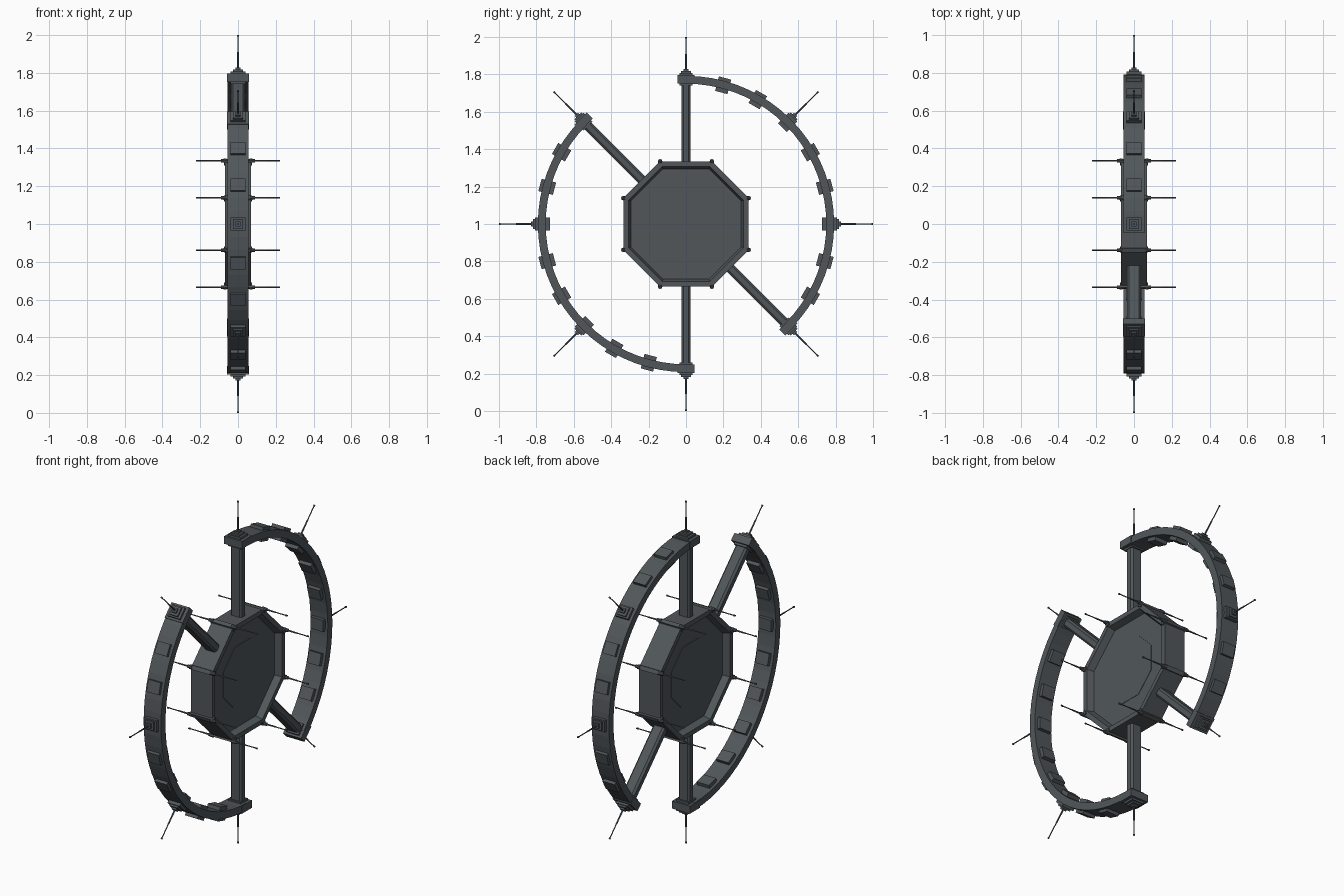
import bpy, bmesh, math
from mathutils import Matrix, Vector

if "Cube" in bpy.data.objects:
    bpy.data.objects.remove(bpy.data.objects["Cube"])

mat = bpy.data.materials.new("dark steel grey")
mat.diffuse_color = (0.082, 0.094, 0.102, 1)
mat.use_nodes = True
mat.node_tree.nodes["Principled BSDF"].inputs["Base Color"].default_value = mat.diffuse_color

CENTRE = Matrix.Translation((0, 0, 1))


def finish(name, bm):
    bmesh.ops.recalc_face_normals(bm, faces=bm.faces)
    me = bpy.data.meshes.new(name)
    bm.to_mesh(me)
    bm.free()
    me.materials.append(mat)
    ob = bpy.data.objects.new(name, me)
    bpy.context.collection.objects.link(ob)
    return ob


def turn(deg):
    # local y becomes the radial direction, local z the tangent
    return CENTRE @ Matrix.Rotation(math.radians(deg), 4, 'X')


def box(bm, m, r0, r1, hx, ht, t0=0.0):
    bmesh.ops.create_cube(bm, size=1, matrix=m @ Matrix.Translation((0, (r0 + r1) / 2, t0))
                          @ Matrix.Diagonal((2 * hx, r1 - r0, 2 * ht, 1)))


def rod(bm, a, b, r0, r1, sides=8):
    a, b = Vector(a), Vector(b)
    d = b - a
    bmesh.ops.create_cone(bm, cap_ends=True, segments=sides, radius1=r0, radius2=r1, depth=d.length,
                          matrix=Matrix.Translation((a + b) / 2) @ d.to_track_quat('Z', 'Y').to_matrix().to_4x4())


def octagon_loops(name, profile):
    # profile: (x, distance from axis to flat side)
    bm = bmesh.new()
    loops = []
    for x, ap in profile:
        r = ap / math.cos(math.pi / 8)
        loops.append([bm.verts.new((x, r * math.cos((k + .5) * math.pi / 4),
                                    1 + r * math.sin((k + .5) * math.pi / 4))) for k in range(8)])
    for a, b in zip(loops, loops[1:]):
        for k in range(8):
            bm.faces.new((a[k], a[(k + 1) % 8], b[(k + 1) % 8], b[k]))
    bm.faces.new(loops[0])
    bm.faces.new(loops[-1])
    return finish(name, bm)


# octagonal hub with a recessed face on both sides
octagon_loops("hub", [(-.03, .295), (-.068, .308), (-.068, .335),
                      (.068, .335), (.068, .308), (.03, .295)])

# faint raised panel in each recess
octagon_loops("hub_panel", [(-.032, .18), (.032, .18)])

# sensor rods at the hub corners
bm = bmesh.new()
R = .335 / math.cos(math.pi / 8)
for k in range(8):
    a = (k + .5) * math.pi / 4
    y, z = R * math.cos(a), 1 + R * math.sin(a)
    m = turn(math.degrees(a))
    box(bm, m, R - .022, R + .005, .075, .012)
    for s in (-1, 1):
        rod(bm, (s * .06, y, z), (s * .09, y, z), .012, .009)
        rod(bm, (s * .085, y, z), (s * .15, y, z), .005, .004)
        rod(bm, (s * .14, y, z), (s * .216, y, z), .003, .003)
        rod(bm, (s * .212, y, z), (s * .222, y, z), .005, .005)
finish("corner_rods", bm)

# spokes with chamfered section
bm = bmesh.new()
hx, ht, c = .037, .025, .011
section = [(hx, ht - c), (hx - c, ht), (c - hx, ht), (-hx, ht - c),
           (-hx, c - ht), (c - hx, -ht), (hx - c, -ht), (hx, c - ht)]
for deg in (90, 135, 270, 315):
    m = turn(deg)
    a, b = [[bm.verts.new(m @ Vector((x, r, t))) for x, t in section] for r in (.31, .765)]
    for k in range(8):
        bm.faces.new((a[k], a[(k + 1) % 8], b[(k + 1) % 8], b[k]))
    bm.faces.new(a)
    bm.faces.new(b)
finish("spokes", bm)

# two opposite arcs, each covering 135 degrees
for name, start in (("right_arc", -45), ("left_arc", 135)):
    bm = bmesh.new()
    loops = []
    for i in range(28):
        m = turn(start + 5 * i)
        loops.append([bm.verts.new(m @ Vector(p)) for p in
                      ((-.056, .75, 0), (.056, .75, 0), (.056, .792, 0), (-.056, .792, 0))])
    for a, b in zip(loops, loops[1:]):
        for k in range(4):
            bm.faces.new((a[k], a[(k + 1) % 4], b[(k + 1) % 4], b[k]))
    bm.faces.new(loops[0])
    bm.faces.new(loops[-1])
    # end blocks
    for e in (0, 135):
        box(bm, turn(start + e), .752, .796, .058, .046)
    finish(name, bm)

    # pads along the arc
    bm = bmesh.new()
    for i in range(10):
        d = 15 * i
        m = turn(start + d)
        box(bm, m, .74 if d in (0, 135) else .728, .808, .04, .034)
    finish(name + "_pads", bm)

    # radial antennas
    bm = bmesh.new()
    for d in (0, 45, 90, 135):
        m = turn(start + d)
        box(bm, m, .80, .818, .026, .026)
        box(bm, m, .81, .828, .013, .013)
        rod(bm, m @ Vector((0, .82, 0)), m @ Vector((0, .91, 0)), .005, .004)
        rod(bm, m @ Vector((0, .90, 0)), m @ Vector((0, 1, 0)), .003, .003)
        rod(bm, m @ Vector((0, .992, 0)), m @ Vector((0, 1, 0)), .005, .005)
    finish(name + "_antennas", bm)
